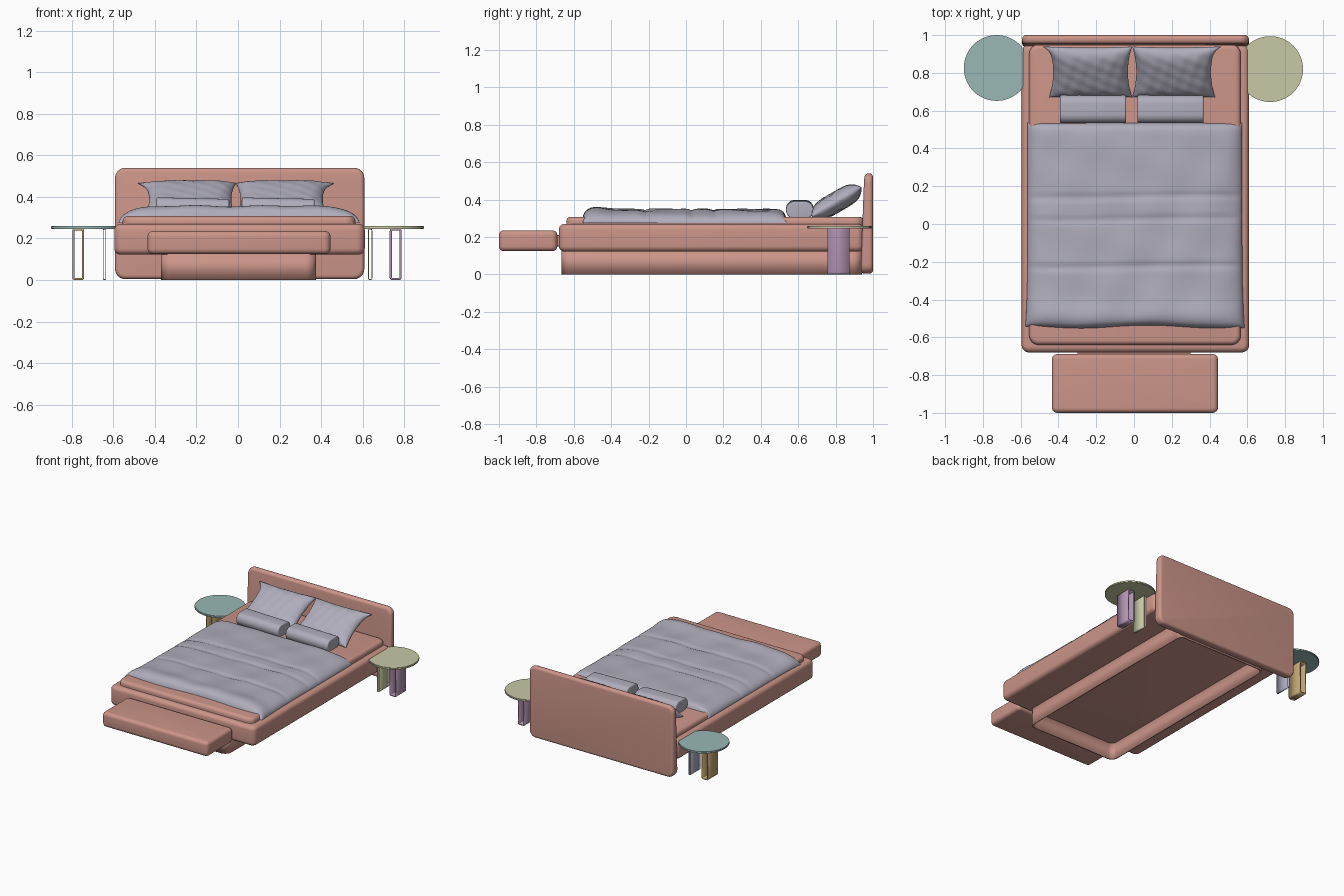
import bpy, bmesh, math
from mathutils import Matrix, Vector

cube = bpy.data.objects.get("Cube")
if cube:
    bpy.data.objects.remove(cube, do_unlink=True)


def material(name, r, g, b):
    m = bpy.data.materials.new(name)
    m.use_nodes = True
    m.diffuse_color = (r, g, b, 1)
    bsdf = next(n for n in m.node_tree.nodes if n.type == 'BSDF_PRINCIPLED')
    bsdf.inputs["Base Color"].default_value = (r, g, b, 1)
    return m


PINK = material("salmon_upholstery", 0.60, 0.30, 0.25)
GREY = material("lavender_grey_linen", 0.43, 0.42, 0.50)
TEAL = material("teal_glass", 0.32, 0.48, 0.46)
CREAM = material("cream_lacquer", 0.58, 0.58, 0.38)
PURPLE = material("purple_lacquer", 0.44, 0.29, 0.44)
TAN = material("tan_lacquer", 0.52, 0.36, 0.17)
BLUE = material("blue_grey_lacquer", 0.40, 0.40, 0.52)


def finish(bm, name, mat, smooth=True):
    bmesh.ops.recalc_face_normals(bm, faces=bm.faces[:])
    me = bpy.data.meshes.new(name)
    bm.to_mesh(me)
    bm.free()
    me.materials.append(mat)
    ob = bpy.data.objects.new(name, me)
    bpy.context.collection.objects.link(ob)
    if smooth:
        bpy.ops.object.select_all(action='DESELECT')
        ob.select_set(True)
        bpy.context.view_layer.objects.active = ob
        bpy.ops.object.shade_smooth_by_angle(angle=math.radians(40))
    return ob


def box_mesh(lo, hi):
    lo, hi = Vector(lo), Vector(hi)
    bm = bmesh.new()
    bmesh.ops.create_cube(bm, size=1, matrix=Matrix.Translation((lo + hi) / 2)
                          @ Matrix.Diagonal((*(hi - lo), 1)))
    return bm


def round_axis(bm, axis, radius, pick=lambda e: True):
    """Round the edges that run along one axis."""
    edges = [e for e in bm.edges
             if abs((e.verts[0].co - e.verts[1].co).normalized()[axis]) > 0.99 and pick(e)]
    bmesh.ops.bevel(bm, geom=edges, offset=radius, segments=6, profile=0.5, affect='EDGES')


def cushion_box(name, lo, hi, corner, edge, mat, axis=2):
    """Box with rounded corners along an axis, then softened rims."""
    bm = box_mesh(lo, hi)
    round_axis(bm, axis, corner)
    rims = [e for e in bm.edges if e.calc_face_angle(0) > 1.0]
    bmesh.ops.bevel(bm, geom=rims, offset=edge, segments=5, profile=0.5, affect='EDGES')
    return finish(bm, name, mat)


def grid_surface(name, nu, nv, func, mat, closed=False):
    """Surface from a function over u, v in -1..1, denser near the borders."""
    bm = bmesh.new()

    def param(i, n):
        return math.sin((i / n - 0.5) * math.pi)

    for side in ((1, -1) if closed else (1,)):
        rows = [[bm.verts.new(func(param(i, nu), param(j, nv), side))
                 for j in range(nv + 1)] for i in range(nu + 1)]
        for i in range(nu):
            for j in range(nv):
                bm.faces.new((rows[i][j], rows[i + 1][j], rows[i + 1][j + 1], rows[i][j + 1]))
    bmesh.ops.remove_doubles(bm, verts=bm.verts[:], dist=0.0003)
    return finish(bm, name, mat)


# Hollow plinth under the bed, open at the bottom
bm = box_mesh((-0.37, -0.665, 0), (0.375, 0.94, 0.13))
round_axis(bm, 2, 0.05)
bmesh.ops.delete(bm, geom=[f for f in bm.faces if abs(f.normal.z) > 0.9], context='FACES_ONLY')
plinth = finish(bm, "plinth", PINK)
wall = plinth.modifiers.new("wall", 'SOLIDIFY')
wall.thickness = 0.012

# Upholstered frame, mattress and bench
cushion_box("bed_frame", (-0.595, -0.68, 0.122), (0.61, 0.95, 0.27), 0.04, 0.03, PINK)
cushion_box("mattress", (-0.555, -0.64, 0.2), (0.565, 0.95, 0.308), 0.05, 0.025, PINK)
cushion_box("bench", (-0.435, -1.0, 0.125), (0.445, -0.688, 0.235), 0.03, 0.025, PINK)
cushion_box("bench_bracket", (-0.3, -0.7, 0.15), (0.3, -0.67, 0.21), 0.005, 0.004, PINK)

# Headboard, leaning back a little on its front face
headboard = cushion_box("headboard", (-0.592, 0.935, 0.004), (0.608, 1.0, 0.54),
                        0.05, 0.02, PINK, axis=1)
for v in headboard.data.vertices:
    if v.co.y < 0.975:
        v.co.y += 0.02 * max(0, (v.co.z - 0.27) / 0.27)


# Duvet draped over the mattress, with cross folds and soft wrinkles
def duvet(u, v, side):
    x = 0.005 + u * (0.568 + 0.012 * max(0, -v) ** 3)
    y = -0.005 + v * 0.543 + 0.008 * math.sin(5 * u + 1) * (v < 0) * abs(v) ** 3
    dome = max(0, 1 - abs(u) ** 7) ** 0.5 * max(0, 1 - abs(v) ** 30) ** 0.5
    creases = sum(math.exp(-((y - c - 0.006 * math.sin(4 * x)) / 0.016) ** 2)
                  for c in (-0.225, 0.025, 0.145))
    wrinkle = (math.sin(13 * x + 9 * y) * math.sin(17 * y - 5 * x)
               + 0.6 * math.sin(23 * x - 12 * y))
    lift = 0.010 * math.exp(-((y + 0.48) / 0.06) ** 2)
    z = 0.274 + dome * (0.074 + lift - 0.008 * creases + 0.003 * wrinkle)
    return (x, y, z)


grid_surface("duvet", 64, 110, duvet, GREY)


# Bed pillows with flared corners, leaning on the headboard
def make_pillow(name, cx, half_w, flare_dir):
    tilt = Matrix.Translation((cx, 0.805, 0.388)) @ Matrix.Rotation(math.radians(30), 4, 'X')

    def shape(u, v, side):
        x = half_w * u * (0.92 + 0.10 * v * v)
        if u * flare_dir > 0:
            x += 0.035 * flare_dir * abs(u) ** 6 * max(0, v) ** 6
        y = 0.155 * v * (0.93 + 0.07 * u * u)
        puff = (max(0, 1 - u ** 4) * max(0, 1 - v ** 4)) ** 0.55
        fold = 0.004 * math.sin(14 * u + 5 * v) * math.cos(9 * v - 4 * u + cx)
        return tilt @ Vector((x, y, side * puff * (0.052 + fold)))

    grid_surface(name, 32, 28, shape, GREY, closed=True)


make_pillow("pillow_right", -0.23, 0.215, -1)
make_pillow("pillow_left", 0.21, 0.215, 1)


# Small cushions in front, oval in section with crisp ends
for name, x0, x1 in (("cushion_right", -0.392, -0.042), ("cushion_left", 0.018, 0.368)):
    ob = cushion_box(name, (x0, 0.535, 0.302), (x1, 0.682, 0.394), 0.044, 0.008, GREY, axis=0)
    for v in ob.data.vertices:
        v.co.z += 0.004 * math.sin(30 * v.co.x)


# Side tables: round top, one looped box leg, one slim looped leg
def loop_leg(name, x0, x1, wall, mat):
    y0, y1, height = 0.757, 0.874, 0.247
    bm = box_mesh((x0, y0, 0), (x1, y1, height))
    round_axis(bm, 1, min(0.012, (x1 - x0) * 0.4))
    bmesh.ops.delete(bm, geom=[f for f in bm.faces if abs(f.normal.y) > 0.9],
                     context='FACES_ONLY')
    ob = finish(bm, name, mat)
    ob.modifiers.new("wall", 'SOLIDIFY').thickness = wall


def side_table(side, cx, cy, top_mat, box_x, slim_x, box_mat, slim_mat):
    bm = bmesh.new()
    bmesh.ops.create_cone(bm, cap_ends=True, segments=64, radius1=0.174, radius2=0.174,
                          depth=0.014, matrix=Matrix.Translation((cx, cy, 0.253)))
    rims = [e for e in bm.edges if e.calc_face_angle(0) > 1.0]
    bmesh.ops.bevel(bm, geom=rims, offset=0.003, segments=2, affect='EDGES')
    finish(bm, side + "_table_top", top_mat)
    loop_leg(side + "_table_box_leg", *box_x, 0.010, box_mat)
    loop_leg(side + "_table_slim_leg", *slim_x, 0.004, slim_mat)


side_table("right", -0.727, 0.826, TEAL, (-0.797, -0.74), (-0.65, -0.634), TAN, BLUE)
side_table("left", 0.721, 0.82, CREAM, (0.73, 0.787), (0.626, 0.646), PURPLE, CREAM)
